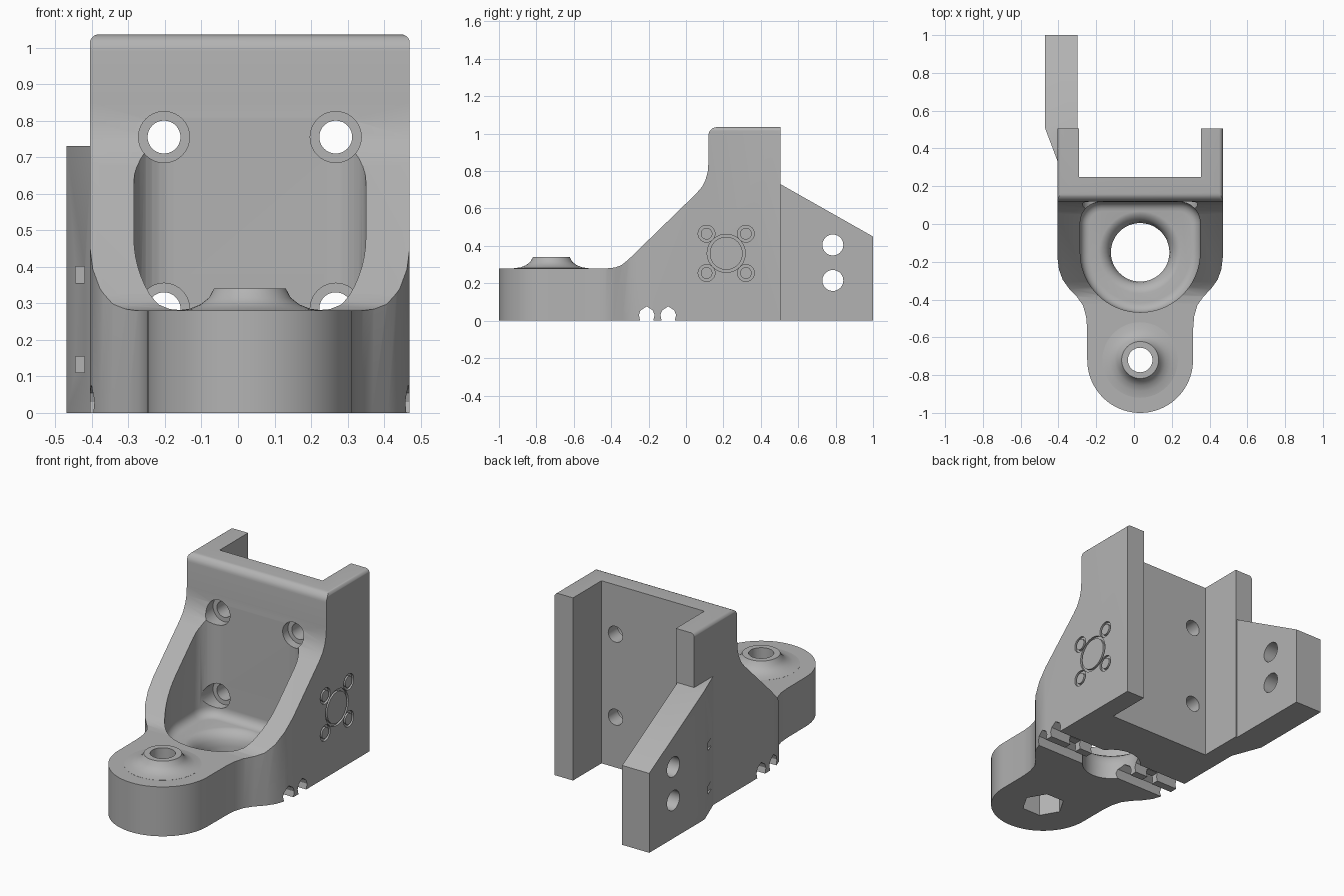
import bpy, bmesh
from math import sin, cos, pi, radians
from mathutils import Vector, Matrix

if "Cube" in bpy.data.objects:
    bpy.data.objects.remove(bpy.data.objects["Cube"])

grey = bpy.data.materials.new("plain grey")
grey.use_nodes = True
grey.diffuse_color = (0.45, 0.45, 0.45, 1)
grey.node_tree.nodes["Principled BSDF"].inputs["Base Color"].default_value = grey.diffuse_color

CX = 0.0325          # centre line of the bracket
HALF = 0.4375        # half its width
BORE_Y, NOSE_Y = -0.15, -0.72


def finish(name, bm):
    bmesh.ops.recalc_face_normals(bm, faces=bm.faces[:])
    mesh = bpy.data.meshes.new(name)
    bm.to_mesh(mesh)
    bm.free()
    ob = bpy.data.objects.new(name, mesh)
    bpy.context.collection.objects.link(ob)
    mesh.materials.append(grey)
    return ob


def prism(name, pts, axis, lo, hi, bottom_fillet=0):
    """Extrude a 2D outline along an axis."""
    place = {"x": lambda a, b, t: (t, a, b),
             "y": lambda a, b, t: (a, t, b),
             "z": lambda a, b, t: (a, b, t)}[axis]
    bm = bmesh.new()
    base = [bm.verts.new(place(a, b, lo)) for a, b in pts]
    face = bm.faces.new(base)
    top = bmesh.ops.extrude_face_region(bm, geom=[face])["geom"]
    shift = Vector(place(0, 0, hi - lo))
    bmesh.ops.translate(bm, verts=[g for g in top if isinstance(g, bmesh.types.BMVert)], vec=shift)
    if bottom_fillet:
        edges = [e for e in bm.edges if all(v.co.z < lo + 1e-5 for v in e.verts)]
        bmesh.ops.bevel(bm, geom=edges, offset=bottom_fillet, segments=5,
                        profile=0.5, affect="EDGES")
    return finish(name, bm)


def box(name, x, y, z):
    return prism(name, [(x[0], y[0]), (x[1], y[0]), (x[1], y[1]), (x[0], y[1])], "z", *z)


def arc(cx, cy, r, start, end, n):
    step = radians(end - start) / n
    return [(cx + r * cos(radians(start) + i * step),
             cy + r * sin(radians(start) + i * step)) for i in range(n + 1)]


def circle(cx, cy, r, n=40):
    return arc(cx, cy, r, 0, 360, n)[:-1]


def lathe(name, profile, x, y, steps=48):
    """Spin a closed (radius, height) profile about a vertical axis."""
    bm = bmesh.new()
    verts = [bm.verts.new((x + r, y, z)) for r, z in profile]
    edges = [bm.edges.new((verts[i - 1], verts[i])) for i in range(len(verts))]
    bmesh.ops.spin(bm, geom=verts + edges, cent=(x, y, 0), axis=(0, 0, 1),
                   angle=2 * pi, steps=steps)
    bmesh.ops.remove_doubles(bm, verts=bm.verts[:], dist=1e-5)
    return finish(name, bm)


def combine(ob, other, how="DIFFERENCE"):
    mod = ob.modifiers.new("combine", "BOOLEAN")
    mod.operation, mod.object, mod.solver = how, other, "EXACT"
    bpy.context.view_layer.objects.active = ob
    bpy.ops.object.modifier_apply(modifier=mod.name)
    bpy.data.objects.remove(other)


# Body: plan outline with round nose, trimmed by side and front profiles
flank = [(0.281, -0.55), (0.286, -0.49), (0.303, -0.43), (0.335, -0.385), (0.378, -0.34),
         (0.41, -0.295), (0.43, -0.24), (HALF, -0.18), (HALF, 0.505)]
plan = arc(CX, NOSE_Y, 0.28, 180, 360, 40)
plan += [(CX + w, y) for w, y in flank] + [(CX - w, y) for w, y in reversed(flank)]
body = prism("bracket_body", plan, "z", -0.1, 1.2)
side = [(-1.1, 0), (-1.1, 0.28), (-0.42, 0.28), (-0.38, 0.284), (-0.345, 0.297), (-0.31, 0.325),
        (0.055, 0.68), (0.085, 0.715), (0.105, 0.755), (0.117, 0.80), (0.12, 0.85)]
side += arc(0.165, 0.99, 0.045, 180, 90, 6) + [(0.6, 1.035), (0.6, 0)]
combine(body, prism("side_trim", side, "x", -1, 1), "INTERSECT")
r = 0.025
front = [(CX - HALF - 0.001, -0.2), (CX + HALF + 0.001, -0.2)]
front += arc(CX + HALF + 0.001 - r, 1.036 - r, r, 0, 90, 5)
front += arc(CX - HALF - 0.001 + r, 1.036 - r, r, 90, 180, 5)
combine(body, prism("front_trim", front, "y", -2, 2), "INTERSECT")

# Channel at the back between the two flanges
combine(body, box("channel_cutter", (-0.29, 0.355), (0.25, 0.8), (-0.3, 1.5)))

# Rounded pocket with a filleted floor
w, corner = 0.3175, 0.11
pocket = arc(CX, BORE_Y, w, 180, 360, 36)
pocket += arc(CX + w - corner, 0.1175 - corner, corner, 0, 90, 8)
pocket += arc(CX - w + corner, 0.1175 - corner, corner, 90, 180, 8)
combine(body, prism("pocket_cutter", pocket, "z", 0.17, 1.3, 0.05))

# Flared bore through the floor
flare = [(0, 0.3), (0.225, 0.3), (0.225, 0.172), (0.2, 0.166), (0.178, 0.15),
         (0.162, 0.125), (0.155, 0.09), (0.155, -0.1), (0, -0.1)]
combine(body, lathe("bore_cutter", flare, CX, BORE_Y))

# Counterbored screw holes in the upright plate
for x in (CX - 0.235, CX + 0.235):
    for z in (0.285, 0.755):
        combine(body, prism("counterbore_cutter", circle(x, z, 0.07), "y", 0.0, 0.165))
        combine(body, prism("screw_cutter", circle(x, z, 0.045), "y", 0.1, 0.4))

# Raised boss on the nose, with a through hole and a hexagonal nut pocket below
boss = [(0, 0.2), (0.2, 0.2), (0.2, 0.2805), (0.165, 0.285), (0.135, 0.297),
        (0.112, 0.315), (0.098, 0.341), (0, 0.341)]
combine(body, lathe("boss", boss, CX, NOSE_Y), "UNION")
combine(body, prism("boss_hole_cutter", circle(CX, NOSE_Y, 0.065), "z", -0.1, 0.5))
combine(body, prism("nut_cutter", circle(CX, NOSE_Y, 0.115, 6), "z", -0.1, 0.13))

# Twin tie grooves under the base, joined by a cross slot on each side
for y in (BORE_Y - 0.06, BORE_Y + 0.055):
    groove = [(y - 0.035, -0.05), (y + 0.035, -0.05), (y + 0.035, 0.0), (y + 0.042, 0.03),
              (y + 0.033, 0.055), (y, 0.077), (y - 0.033, 0.055), (y - 0.042, 0.03), (y - 0.035, 0.0)]
    combine(body, prism("groove_cutter", groove, "x", -0.8, 0.8))
for s in (-1, 1):
    x = CX + s * 0.27
    combine(body, box("cross_slot_cutter", (x - 0.035, x + 0.035),
                      (BORE_Y - 0.07, BORE_Y + 0.065), (-0.05, 0.05)))

# Shallow ring grooves on the left face
RY, RZ = 0.215, 0.36
rings = [(RY, RZ, 0.102)] + [(RY + a, RZ + b, 0.045) for a in (-0.105, 0.105) for b in (-0.105, 0.105)]
for y, z, rad in rings:
    ring = prism("ring_cutter", circle(y, z, rad), "x", 0.458, 0.6)
    combine(ring, prism("ring_core", circle(y, z, rad - 0.014), "x", 0.3, 0.8))
    combine(body, ring)

# Mounting fin behind the right flange
fin_plan = [(-0.47, 1.0), (-0.47, 0.505), (-0.40, 0.32), (-0.30, 0.45), (-0.30, 1.0)]
fin = prism("mounting_fin", fin_plan, "z", -0.1, 1.0)
fin_side = [(0.2, 0), (0.2, 0.73), (0.505, 0.73), (1.0, 0.45), (1.1, 0.393), (1.1, 0)]
combine(fin, prism("fin_trim", fin_side, "x", -1, 0), "INTERSECT")
for z in (0.215, 0.405):
    combine(fin, prism("fin_hole_cutter", circle(0.785, z, 0.056), "x", -0.8, 0))
for z in (0.11, 0.355):
    combine(fin, box("fin_slot_cutter", (-0.445, -0.42), (0.2, 0.52), (z, z + 0.045)))

# Smooth the curved walls, keep the edges crisp
for ob in (body, fin):
    bpy.ops.object.select_all(action="DESELECT")
    ob.select_set(True)
    bpy.context.view_layer.objects.active = ob
    bpy.ops.object.shade_smooth_by_angle(angle=radians(30))
